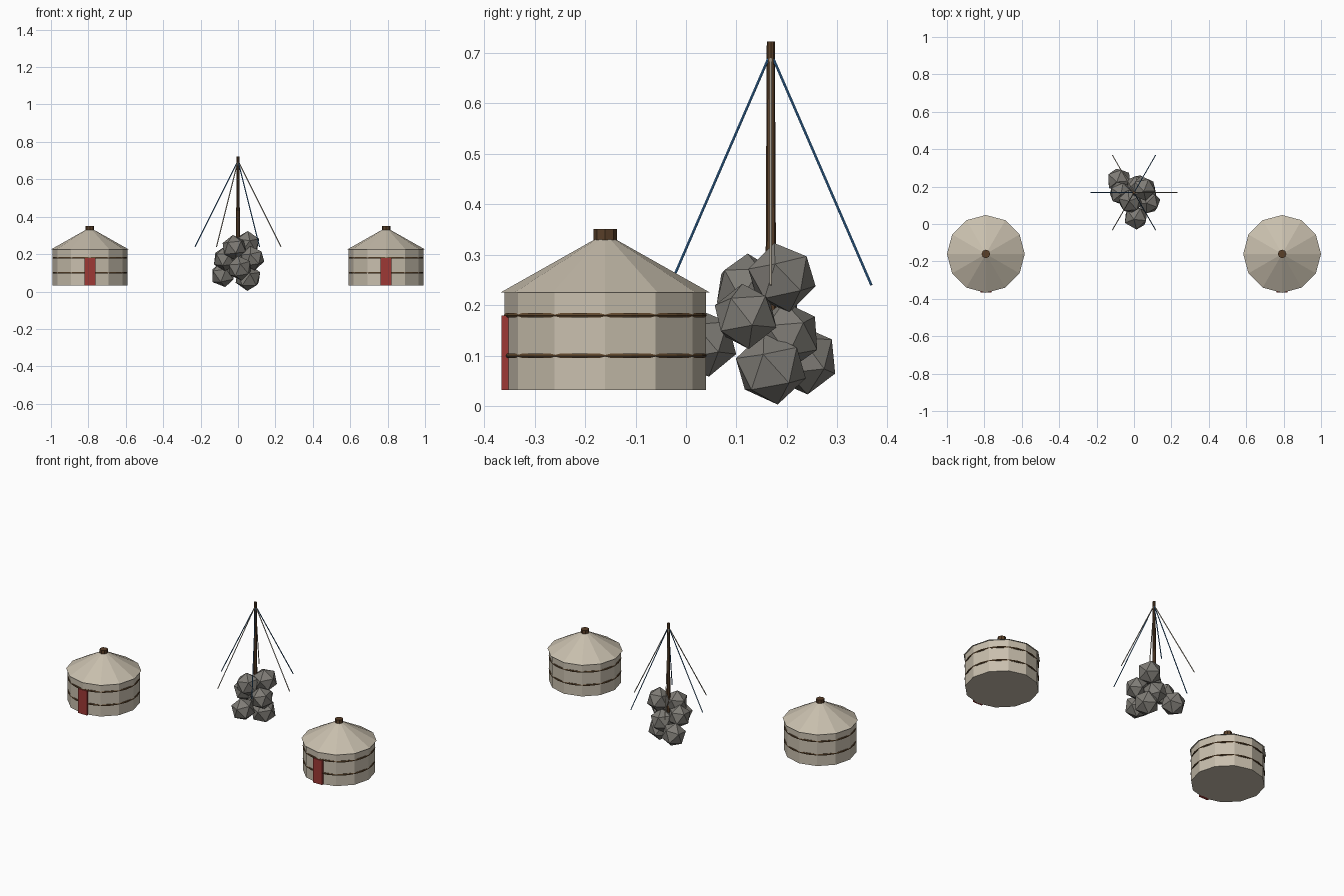
import bpy
import math
import random
from mathutils import Vector

if "Cube" in bpy.data.objects:
    bpy.data.objects.remove(bpy.data.objects["Cube"], do_unlink=True)

random.seed(4)


def material(name, r, g, b):
    m = bpy.data.materials.new(name)
    m.use_nodes = True
    m.diffuse_color = (r, g, b, 1)
    m.node_tree.nodes["Principled BSDF"].inputs["Base Color"].default_value = (r, g, b, 1)
    return m


FELT = material("felt", 0.58, 0.52, 0.42)
WOOD = material("dark wood", 0.10, 0.05, 0.022)
BAND = material("rope brown", 0.11, 0.06, 0.025)
RED = material("door red", 0.34, 0.04, 0.035)
STONE = material("grey stone", 0.21, 0.2, 0.18)
BLUE = material("ribbon blue", 0.04, 0.16, 0.37)


def finish(name, mat):
    ob = bpy.context.object
    ob.name = name
    ob.data.materials.clear()
    ob.data.materials.append(mat)
    return ob


def drum(name, mat, sides, r_low, r_top, z_low, z_top, x, y):
    """Upright faceted drum or tapered cone between two heights."""
    bpy.ops.mesh.primitive_cone_add(
        vertices=sides, radius1=r_low, radius2=r_top, depth=z_top - z_low,
        location=(x, y, (z_low + z_top) / 2))
    return finish(name, mat)


def rod(name, mat, start, end, radius):
    """Thin rod between two points."""
    start, end = Vector(start), Vector(end)
    axis = end - start
    bpy.ops.mesh.primitive_cylinder_add(
        vertices=6, radius=radius, depth=axis.length, location=(start + end) / 2,
        rotation=axis.to_track_quat('Z', 'Y').to_euler())
    return finish(name, mat)


# Round felt tents, one on each side
TENT_Y = -0.16
for side, x in (("left", 0.792), ("right", -0.792)):
    drum(side + "_tent_wall", FELT, 12, 0.2, 0.2, 0.032, 0.226, x, TENT_Y)
    drum(side + "_tent_roof", FELT, 12, 0.208, 0.02, 0.225, 0.331, x, TENT_Y)
    drum(side + "_roof_crown", WOOD, 8, 0.023, 0.023, 0.328, 0.351, x, TENT_Y)
    for level, z in (("lower", 0.1), ("upper", 0.18)):
        bpy.ops.mesh.primitive_torus_add(
            major_segments=24, minor_segments=6, major_radius=0.196,
            minor_radius=0.005, location=(x, TENT_Y, z))
        finish(f"{side}_{level}_band", BAND)
    bpy.ops.mesh.primitive_cube_add(size=1, location=(x, -0.355, 0.106))
    finish(side + "_tent_door", RED).scale = (0.06, 0.02, 0.148)

# Heap of faceted boulders
BOULDERS = [
    (0.053, 0.168, 0.075, 0.073),
    (0.05, 0.19, 0.255, 0.07),
    (0.078, 0.118, 0.178, 0.066),
    (-0.02, 0.122, 0.235, 0.068),
    (-0.08, 0.233, 0.092, 0.07),
    (0.01, 0.035, 0.125, 0.068),
    (0.02, 0.2, 0.14, 0.068),
    (-0.07, 0.165, 0.175, 0.066),
]
for i, (x, y, z, r) in enumerate(BOULDERS):
    turn = (random.uniform(-0.2, 0.2), random.uniform(-0.2, 0.2), random.uniform(0, 6))
    bpy.ops.mesh.primitive_ico_sphere_add(
        subdivisions=1, radius=r, location=(x, y, z), rotation=turn)
    finish(f"boulder_{i + 1}", STONE)

# Central pole with ribbons strung outward
POLE_Y = 0.168
drum("pole", WOOD, 8, 0.011, 0.008, 0.12, 0.723, 0, POLE_Y)
for i in range(6):
    a = i * math.pi / 3
    end = (0.23 * math.cos(a), POLE_Y + 0.23 * math.sin(a), 0.24)
    rod(f"ribbon_{i + 1}", BLUE if i % 2 else FELT, (0, POLE_Y, 0.7), end, 0.0028)
